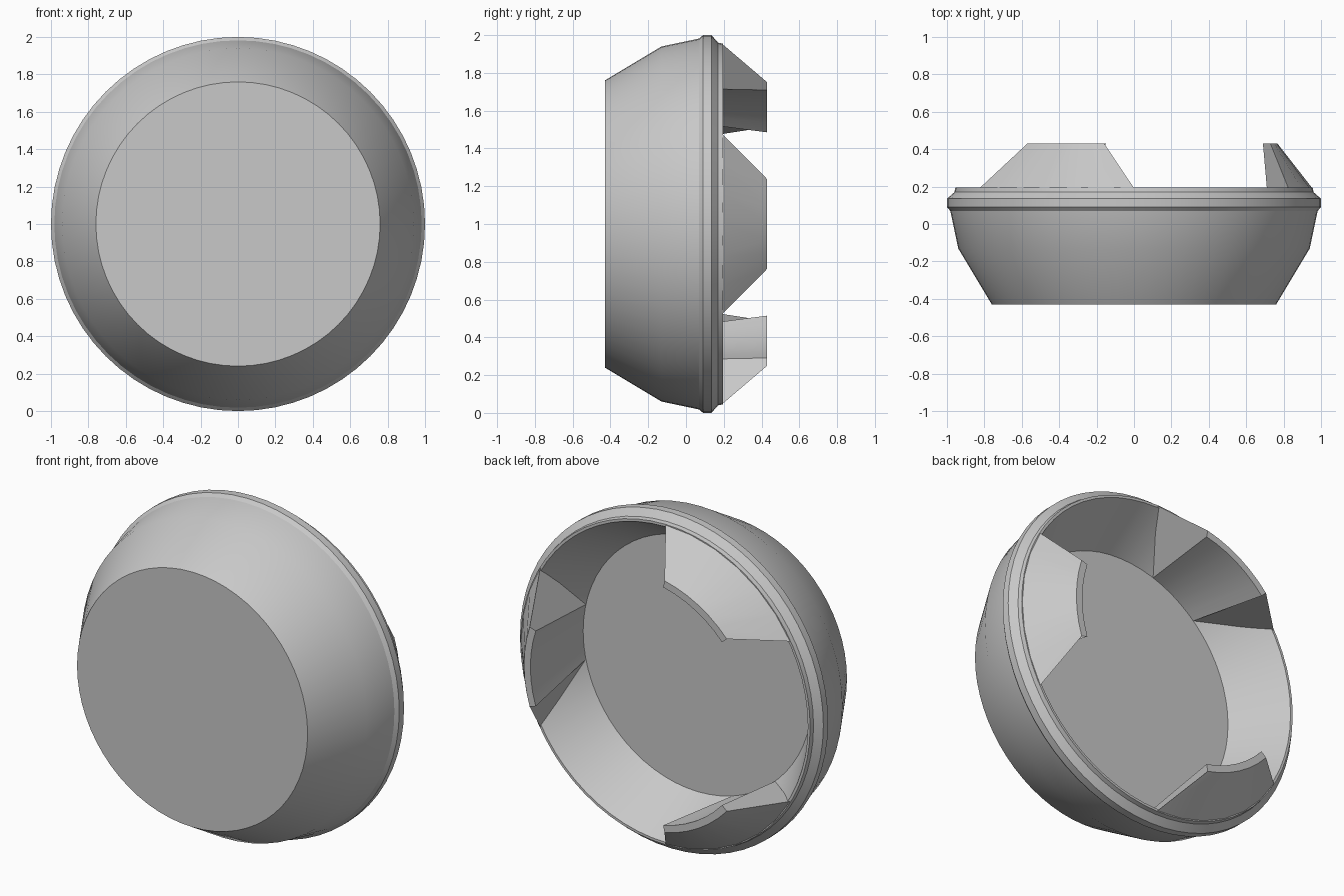
import bpy, bmesh
from math import radians, sin, cos

cube = bpy.data.objects.get("Cube")
if cube:
    bpy.data.objects.remove(cube)

# One plain grey material
grey = bpy.data.materials.new("light_grey")
grey.use_nodes = True
colour = (0.58, 0.58, 0.58, 1)
grey.diffuse_color = colour
grey.node_tree.nodes["Principled BSDF"].inputs["Base Color"].default_value = colour


def polar(r, deg, y):
    """Point around the horizontal y axis of the cap."""
    a = radians(deg)
    return (r * cos(a), y, 1 + r * sin(a))


def bridge(bm, ring_a, ring_b, closed=True):
    n = len(ring_a)
    for i in range(n if closed else n - 1):
        j = (i + 1) % n
        bm.faces.new((ring_a[i], ring_a[j], ring_b[j], ring_b[i]))


def finish(bm, name):
    bmesh.ops.recalc_face_normals(bm, faces=bm.faces[:])
    mesh = bpy.data.meshes.new(name)
    bm.to_mesh(mesh)
    bm.free()
    mesh.materials.append(grey)
    obj = bpy.data.objects.new(name, mesh)
    bpy.context.collection.objects.link(obj)
    bpy.ops.object.select_all(action="DESELECT")
    obj.select_set(True)
    bpy.context.view_layer.objects.active = obj
    bpy.ops.object.shade_smooth_by_angle(angle=radians(30))
    return obj


# Hollow cap: outer wall, flange, stepped rim, inner wall (radius, y)
profile = [(0.76, -0.43), (0.94, -0.13), (0.982, 0.07), (1.0, 0.09), (1.0, 0.135),
           (0.96, 0.17), (0.955, 0.195), (0.94, 0.195), (0.755, -0.11)]
SEGMENTS = 64
bm = bmesh.new()
rings = [[bm.verts.new(polar(r, 360 * i / SEGMENTS, y)) for i in range(SEGMENTS)]
         for r, y in profile]
for a, b in zip(rings, rings[1:]):
    bridge(bm, a, b)
bm.faces.new(rings[0])    # front disc
bm.faces.new(rings[-1])   # inner floor
finish(bm, "cap_body")

# Three tapered clips: foot, inner tip, outer tip, rim (radius, half angle, y)
section = [(0.755, 12.5, -0.11), (0.725, 18, 0.43), (0.767, 18, 0.43), (0.953, 30, 0.192)]
STEPS = 6


def clip(name, centre):
    bm = bmesh.new()
    columns = []
    for i in range(STEPS + 1):
        s = 2 * i / STEPS - 1
        columns.append([bm.verts.new(polar(r, centre + s * half, y))
                        for r, half, y in section])
    for a, b in zip(columns, columns[1:]):
        bridge(bm, a, b)
    for end in (columns[0], columns[-1]):
        bm.faces.new(end)
    finish(bm, name)


for name, centre in (("left_clip", 0), ("upper_right_clip", 120), ("lower_right_clip", 240)):
    clip(name, centre)
